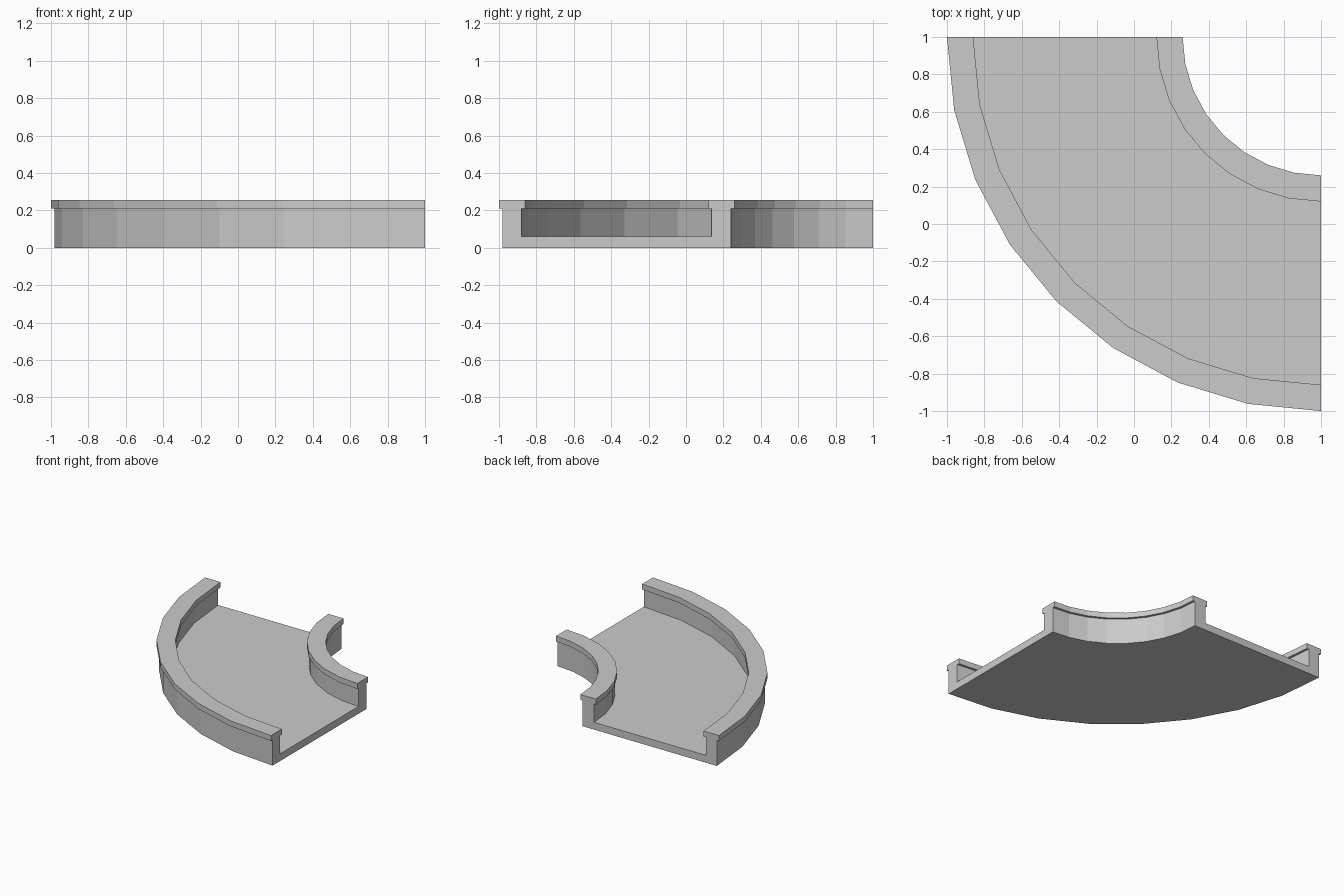
import bpy, bmesh
from math import cos, sin, pi

if "Cube" in bpy.data.objects:
    bpy.data.objects.remove(bpy.data.objects["Cube"])

SEGMENTS = 8            # facets around the quarter turn
CENTRE = (1.0, 1.0)     # pivot of the bend

# U-shaped cross-section (radius, z): deck slab, two parapets, overhanging copings
FLOOR, LEDGE, TOP = 0.06, 0.21, 0.255
profile = [
    (0.76, 0), (1.98, 0),                                   # underside
    (1.98, LEDGE), (2.0, LEDGE), (2.0, TOP), (1.86, TOP),   # outer parapet
    (1.86, LEDGE), (1.88, LEDGE), (1.88, FLOOR),
    (0.865, FLOOR), (0.865, LEDGE), (0.88, LEDGE),          # inner parapet
    (0.88, TOP), (0.74, TOP), (0.74, LEDGE), (0.76, LEDGE),
]


def sweep(name, section):
    """Sweep a closed section through the quarter turn and cap both ends."""
    bm = bmesh.new()
    rings = []
    for i in range(SEGMENTS + 1):
        a = pi + i * pi / 2 / SEGMENTS
        rings.append([bm.verts.new((CENTRE[0] + r * cos(a), CENTRE[1] + r * sin(a), z))
                      for r, z in section])
    n = len(section)
    for a, b in zip(rings, rings[1:]):
        for j in range(n):
            k = (j + 1) % n
            bm.faces.new((a[j], a[k], b[k], b[j]))
    bm.faces.new(rings[0])
    bm.faces.new(rings[-1][::-1])
    bmesh.ops.recalc_face_normals(bm, faces=bm.faces[:])
    mesh = bpy.data.meshes.new(name)
    bm.to_mesh(mesh)
    bm.free()
    obj = bpy.data.objects.new(name, mesh)
    bpy.context.collection.objects.link(obj)
    return obj


# Curved bridge deck with both parapets
sweep("curved_deck_with_parapets", profile)
